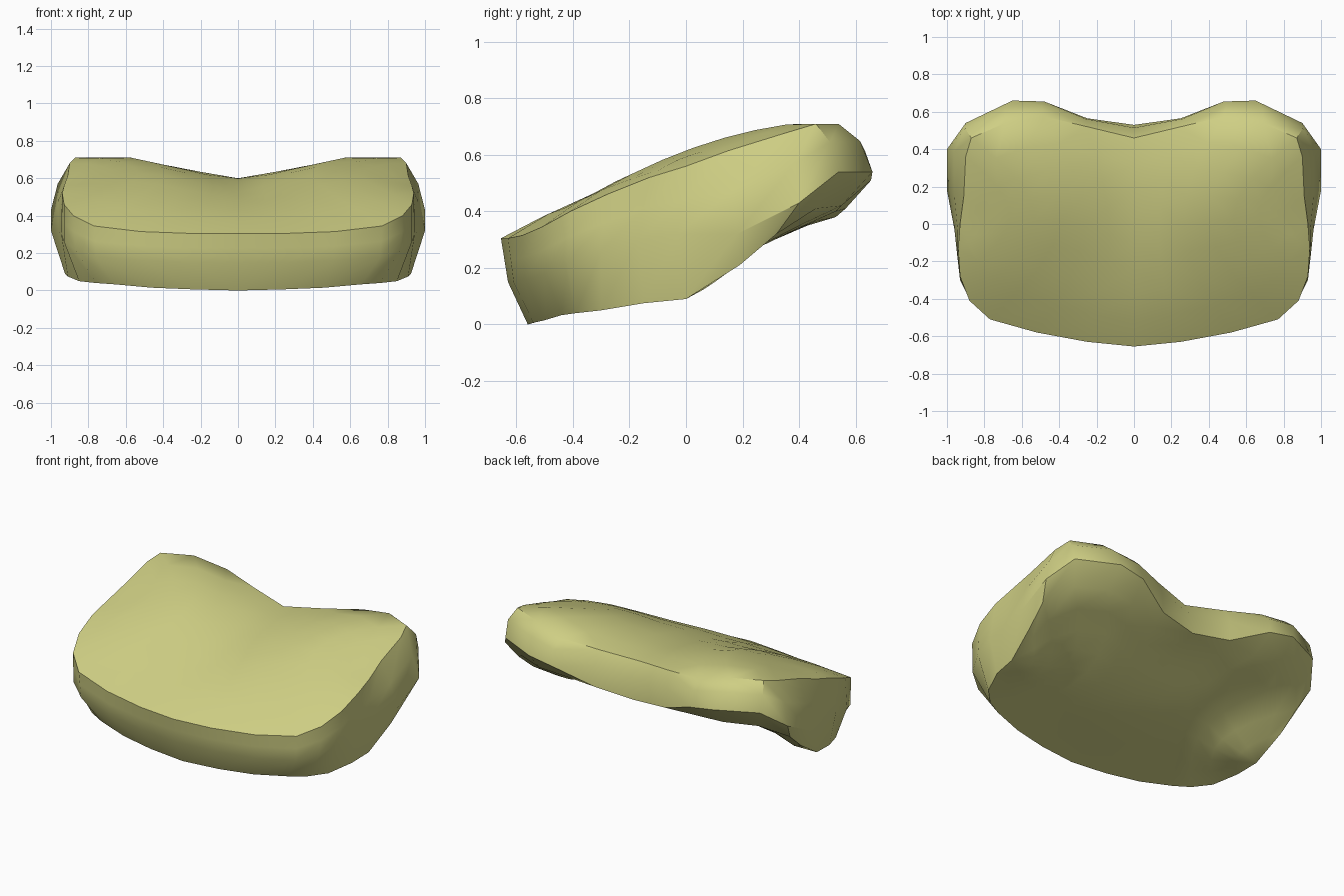
import bpy
import bmesh
import math
from mathutils import Matrix, Vector

default_cube = bpy.data.objects.get("Cube")
if default_cube:
    bpy.data.objects.remove(default_cube, do_unlink=True)

# Half outlines, running from the back centre round the left side to the front centre
RIM = [(0, .46, .6), (.25, .52, .63), (.48, .575, .665), (.69, .54, .71), (.87, .46, .71),
       (.9, .36, .68), (.91, .15, .615), (.93, 0, .56), (.94, -.13, .52), (.93, -.28, .46),
       (.88, -.41, .4), (.77, -.51, .345), (.52, -.58, .315), (.25, -.63, .305), (0, -.655, .305)]
BELLY = [(0, .53, .38), (.25, .565, .41), (.48, .655, .51), (.65, .66, .54), (.9, .54, .54),
         (1, .4, .43), (1, .18, .32), (.96, -.03, .32), (.945, -.17, .3), (.93, -.3, .26),
         (.87, -.42, .22), (.76, -.5, .18), (.51, -.57, .16), (.25, -.61, .15), (0, -.63, .15)]
BASE = [(0, .43, .35), (.25, .46, .365), (.46, .53, .4), (.65, .55, .42), (.84, .46, .41),
        (.96, .32, .32), (.95, .19, .21), (.925, 0, .09), (.91, -.15, .075), (.85, -.3, .05),
        (.76, -.39, .04), (.66, -.44, .033), (.46, -.5, .015), (.24, -.54, .006), (0, -.56, 0)]

# Height added to the middle of each column, from the centre outwards
TOP_CROWN = [.07, .09, .1, .09, .07, .05, .03]
BASE_SAG = [-.04] * 7
ROWS = 8


def add_ring(bm, points):
    return [bm.verts.new(point) for point in points]


def add_shoulder(bm, upper, lower):
    """Ring halfway down, rounded outwards more towards the back."""
    ring = []
    for a, b in zip(upper, lower):
        middle = a.co.lerp(b.co, .5)
        outward = Vector((middle.x, middle.y, 0)).normalized() + Vector((0, 0, 1))
        ring.append(bm.verts.new(middle + outward * max(0, middle.y) * .04))
    return ring


def add_wall(bm, upper, lower):
    for i in range(len(upper) - 1):
        bm.faces.new((upper[i], upper[i + 1], lower[i + 1], lower[i]))


def add_cap(bm, ring, swell, power):
    """Fill a half outline with arched columns joining its back to its front."""
    last = len(ring) - 1
    tip = last // 2
    columns = []
    for c in range(tip):
        back, front = ring[c], ring[last - c]
        column = [back]
        # Bow the columns inwards so they are evenly spaced half way along
        pull = (back.co.x + front.co.x) / 2 - ring[tip].co.x * c / tip
        for row in range(1, ROWS):
            t = row / ROWS
            arch = math.sin(math.pi * t)
            position = back.co.lerp(front.co, t)
            position += Vector((-pull * arch, 0, swell[c] * arch ** power))
            column.append(bm.verts.new(position))
        column.append(front)
        columns.append(column)
    for inner, outer in zip(columns, columns[1:]):
        add_wall(bm, inner, outer)
    # Close the side with a fan around the outermost point
    for a, b in zip(columns[-1], columns[-1][1:]):
        bm.faces.new((a, b, ring[tip]))


def make_material(name, colour):
    material = bpy.data.materials.new(name)
    material.use_nodes = True
    material.diffuse_color = colour
    shader = material.node_tree.nodes["Principled BSDF"]
    shader.inputs["Base Color"].default_value = colour
    shader.inputs["Roughness"].default_value = .8
    return material


# Cushion: walls around the outline, a crowned top and a sagging underside
bm = bmesh.new()
rim = add_ring(bm, RIM)
belly = add_ring(bm, BELLY)
base = add_ring(bm, BASE)
shoulder = add_shoulder(bm, rim, belly)
add_wall(bm, rim, shoulder)
add_wall(bm, shoulder, belly)
add_wall(bm, belly, base)
add_cap(bm, rim, TOP_CROWN, .7)
add_cap(bm, base, BASE_SAG, 1.5)

# Mirror to the right side and weld the centre seam
half = bm.verts[:] + bm.edges[:] + bm.faces[:]
bmesh.ops.mirror(bm, geom=half, matrix=Matrix.Identity(4), axis='X', merge_dist=.001)
bmesh.ops.remove_doubles(bm, verts=bm.verts[:], dist=.0005)
bmesh.ops.recalc_face_normals(bm, faces=bm.faces[:])

mesh = bpy.data.meshes.new("cushion")
bm.to_mesh(mesh)
bm.free()
mesh.materials.append(make_material("pale_olive", (.62, .62, .23, 1)))
cushion = bpy.data.objects.new("cushion", mesh)
bpy.context.collection.objects.link(cushion)

# Smooth surfaces with crisp rims
bpy.ops.object.select_all(action='DESELECT')
cushion.select_set(True)
bpy.context.view_layer.objects.active = cushion
bpy.ops.object.shade_smooth_by_angle(angle=math.radians(40))
